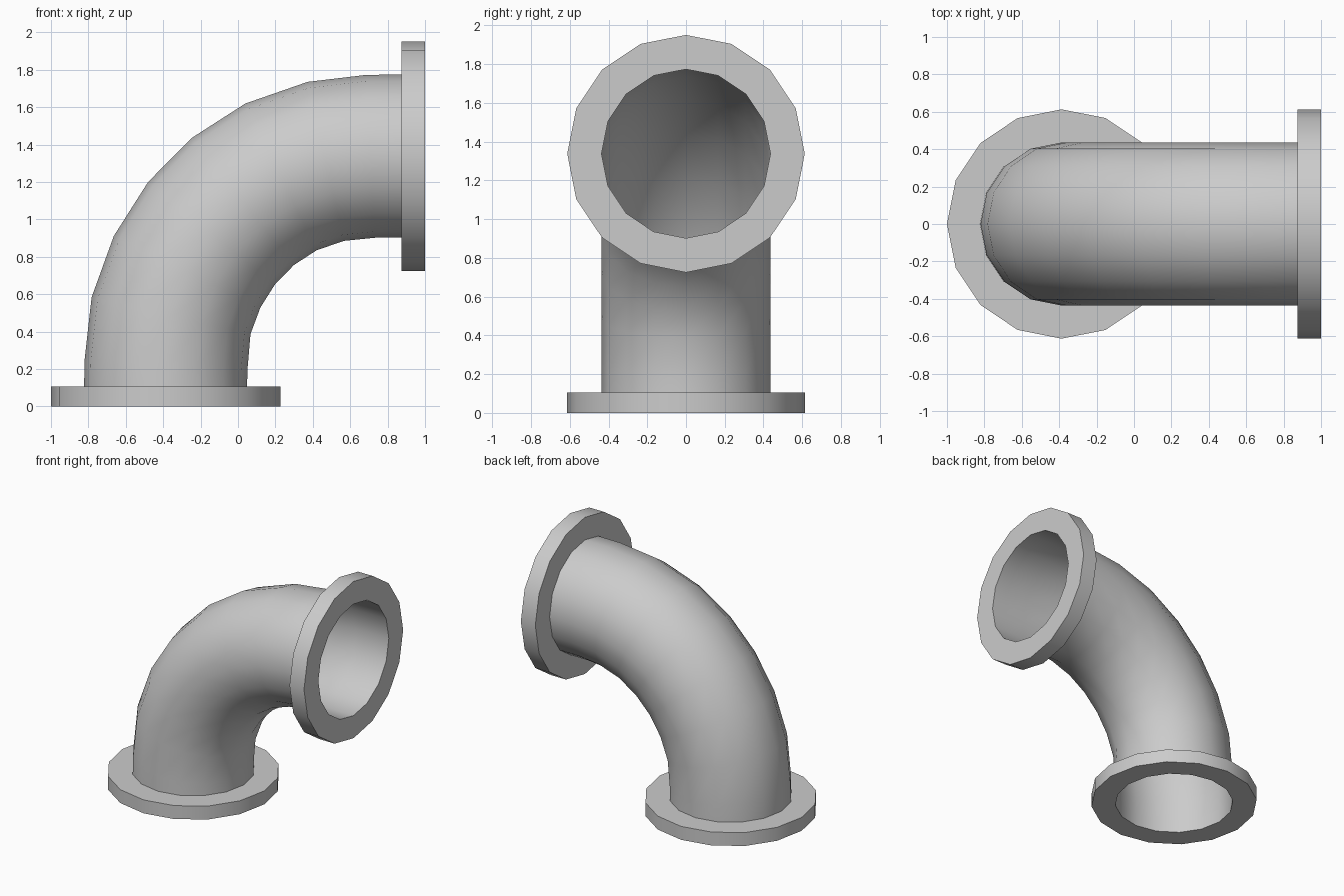
import bpy
import bmesh
from math import sin, cos, radians, tau
from mathutils import Vector

SIDES = 16
PIPE_R = 0.436
FLANGE_R = 0.613
BASE_X = -0.387      # axis of the lower opening
MOUTH_Z = 1.338      # axis of the side opening

cube = bpy.data.objects.get("Cube")
if cube:
    bpy.data.objects.remove(cube, do_unlink=True)

grey = bpy.data.materials.new("light grey")
grey.use_nodes = True
colour = (0.6, 0.6, 0.6, 1)
grey.diffuse_color = colour
grey.node_tree.nodes["Principled BSDF"].inputs["Base Color"].default_value = colour


def ring(bm, x, z, tilt, radius):
    """Ring of vertices whose axis leans from +z towards +x by tilt degrees."""
    a = radians(tilt)
    across = Vector((cos(a), 0, -sin(a)))
    side = Vector((0, 1, 0))
    centre = Vector((x, 0, z))
    steps = [tau * i / SIDES for i in range(SIDES)]
    return [bm.verts.new(centre + radius * (cos(t) * across + sin(t) * side))
            for t in steps]


def loft(name, sections, closed=False):
    """Skin a list of rings with quads."""
    bm = bmesh.new()
    rings = [ring(bm, *s) for s in sections]
    pairs = list(zip(rings, rings[1:]))
    if closed:
        pairs.append((rings[-1], rings[0]))
    for low, high in pairs:
        for i in range(SIDES):
            j = (i + 1) % SIDES
            bm.faces.new((low[i], low[j], high[j], high[i]))
    bmesh.ops.recalc_face_normals(bm, faces=bm.faces)
    mesh = bpy.data.meshes.new(name)
    bm.to_mesh(mesh)
    bm.free()
    mesh.materials.append(grey)
    obj = bpy.data.objects.new(name, mesh)
    bpy.context.collection.objects.link(obj)
    bpy.ops.object.select_all(action="DESELECT")
    obj.select_set(True)
    bpy.context.view_layer.objects.active = obj
    bpy.ops.object.shade_smooth_by_angle(angle=radians(30))


def flange(name, start, end, tilt):
    """Flat ring between two axis points."""
    loft(name, [(*start, tilt, PIPE_R), (*start, tilt, FLANGE_R),
                (*end, tilt, FLANGE_R), (*end, tilt, PIPE_R)], closed=True)


# Bent pipe: centre x, centre z and lean of each section
bend = [(BASE_X, 0.105, 0), (-0.385, 0.22, 4), (-0.358, 0.485, 13),
        (-0.272, 0.72, 26), (-0.142, 0.925, 39), (0.025, 1.095, 51),
        (0.23, 1.227, 64), (0.47, 1.31, 77), (0.71, 1.337, 87),
        (0.875, MOUTH_Z, 90)]
loft("bent_pipe", [(*section, PIPE_R) for section in bend])

# End flanges
flange("base_flange", (BASE_X, 0), (BASE_X, 0.105), 0)
flange("mouth_flange", (0.875, MOUTH_Z), (1, MOUTH_Z), 90)
